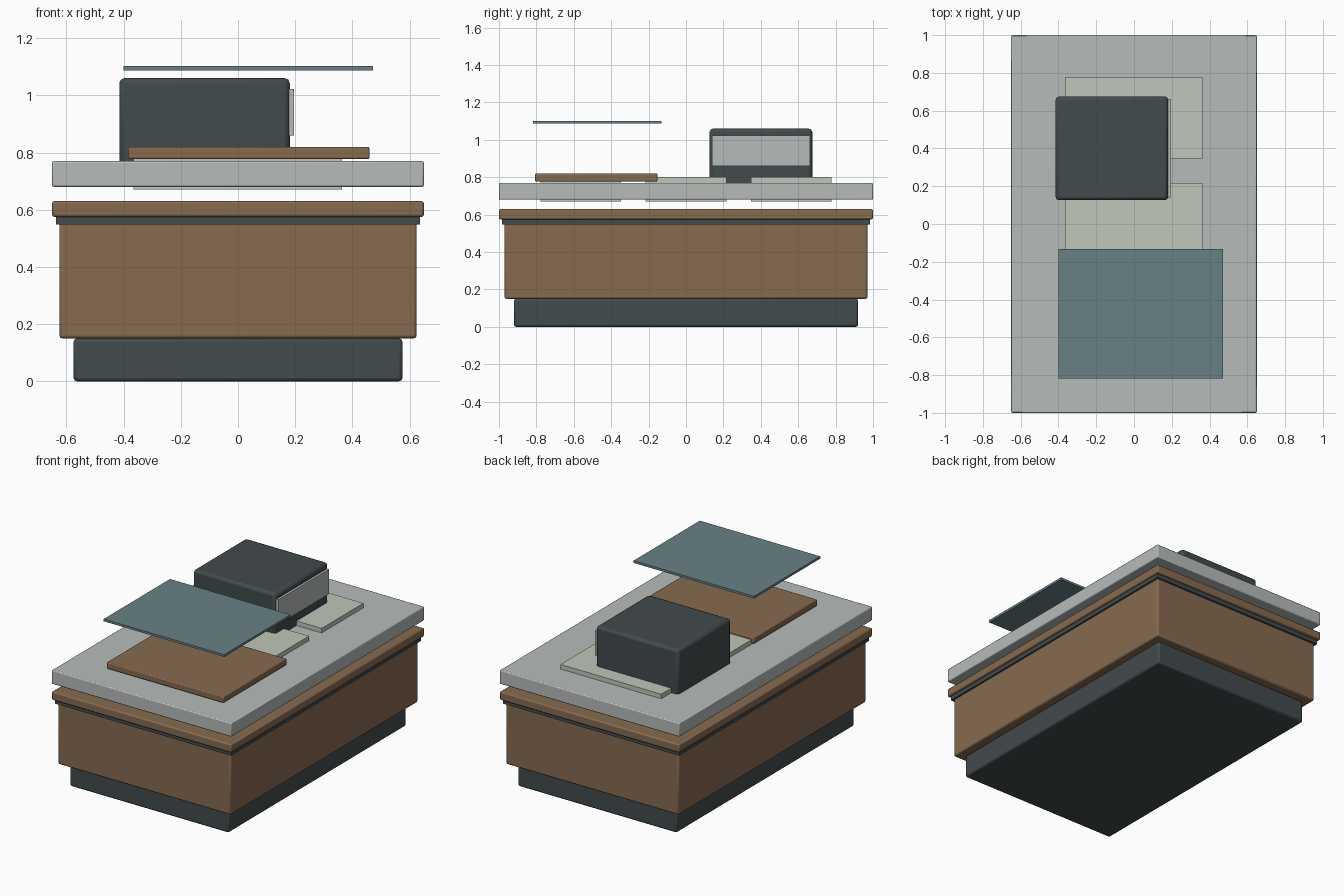
import bpy

if "Cube" in bpy.data.objects:
    bpy.data.objects.remove(bpy.data.objects["Cube"])


def material(name, rgb):
    m = bpy.data.materials.new(name)
    m.diffuse_color = (*rgb, 1)
    m.use_nodes = True
    m.node_tree.nodes["Principled BSDF"].inputs["Base Color"].default_value = m.diffuse_color
    return m


wood = material("wood", (0.24, 0.145, 0.08))
dark = material("dark_metal", (0.055, 0.07, 0.073))
stone = material("stone", (0.47, 0.5, 0.49))
pale = material("pale_plate", (0.53, 0.57, 0.49))
glass = material("teal_glass", (0.14, 0.22, 0.24))


def box(name, x, y, z, mat, bevel=0):
    """Box from (min, max) ranges, with optional rounded edges."""
    bpy.ops.mesh.primitive_cube_add(size=1, location=[(a + b) / 2 for a, b in (x, y, z)])
    ob = bpy.context.object
    ob.name = name
    ob.scale = [b - a for a, b in (x, y, z)]
    bpy.ops.object.transform_apply(location=False, rotation=False, scale=True)
    ob.data.materials.append(mat)
    if bevel:
        mod = ob.modifiers.new("bevel", 'BEVEL')
        mod.width = bevel
        mod.segments = 2
        bpy.ops.object.shade_smooth_by_angle()
    return ob


def centred(name, hx, hy, z, mat, bevel=0):
    return box(name, (-hx, hx), (-hy, hy), z, mat, bevel)


# Stacked counter
centred("plinth", 0.575, 0.92, (0, 0.15), dark, 0.012)
centred("cabinet_body", 0.625, 0.97, (0.15, 0.56), wood, 0.01)
centred("shadow_band", 0.637, 0.983, (0.548, 0.585), dark)
centred("wood_top", 0.65, 1.0, (0.575, 0.63), wood, 0.008)
centred("stone_slab", 0.65, 1.0, (0.68, 0.77), stone, 0.006)

# Inset plates along the slab
for i, cy in enumerate((-0.563, 0, 0.563)):
    box(f"inset_plate_{i + 1}", (-0.366, 0.363), (cy - 0.216, cy + 0.216), (0.67, 0.80), pale)

# Board and the glass sheet above it
box("wood_board", (-0.385, 0.46), (-0.808, -0.153), (0.777, 0.82), wood, 0.006)
box("glass_sheet", (-0.4, 0.472), (-0.817, -0.132), (1.087, 1.102), glass)

# Counter machine with its side screen
box("machine_body", (-0.415, 0.181), (0.126, 0.675), (0.74, 1.06), dark, 0.018)
box("machine_screen", (0.17, 0.196), (0.139, 0.662), (0.86, 1.022), stone)
